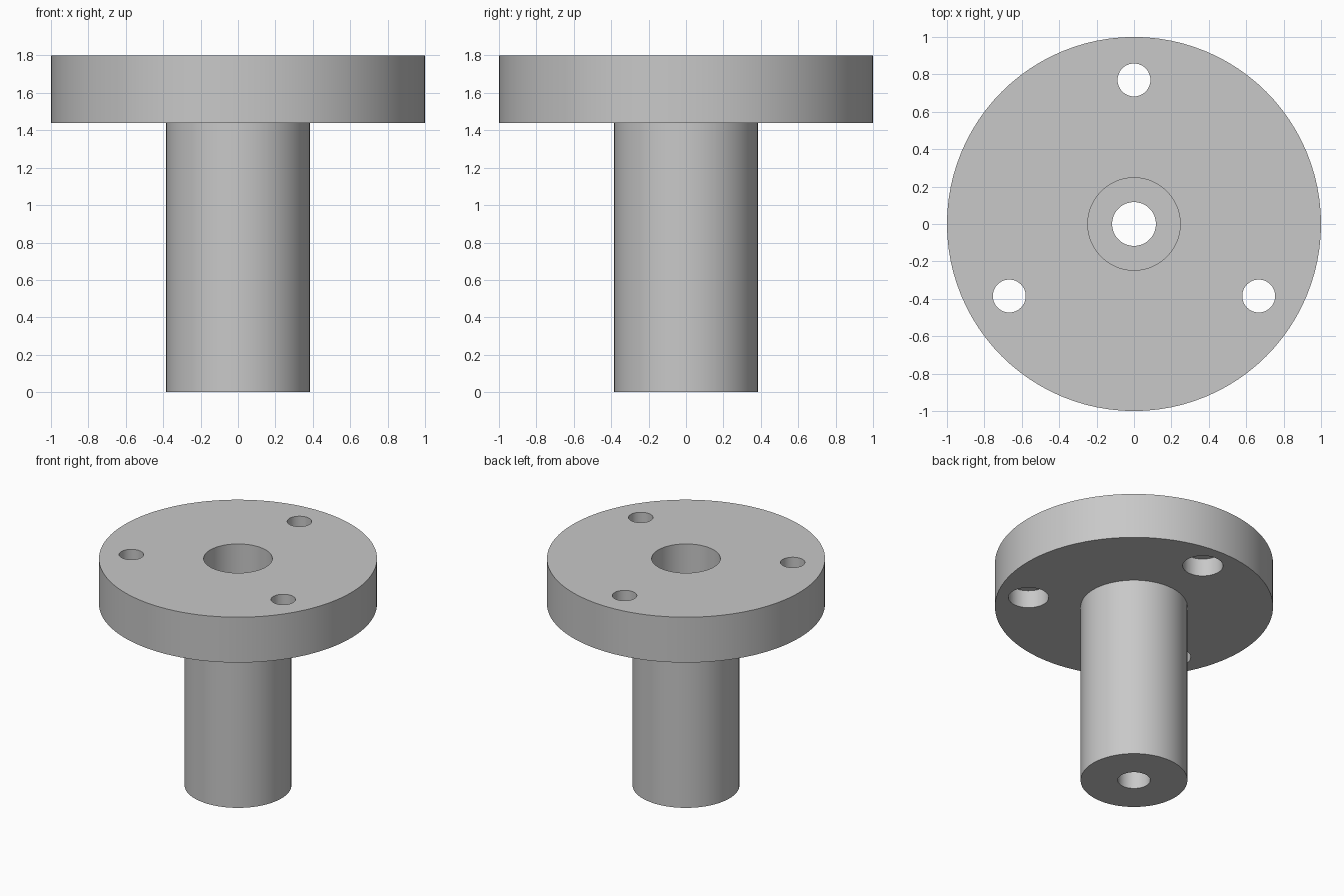
import bpy
import bmesh
from math import cos, sin, pi, radians

cube = bpy.data.objects.get("Cube")
if cube:
    bpy.data.objects.remove(cube, do_unlink=True)

HEIGHT = 1.8
FLANGE_BOTTOM = 1.44
BOLT_CIRCLE = 0.77

# Single plain grey finish
grey = bpy.data.materials.new("plain grey")
grey.use_nodes = True
grey.diffuse_color = (0.58, 0.58, 0.58, 1)
grey.node_tree.nodes["Principled BSDF"].inputs["Base Color"].default_value = grey.diffuse_color


def lathe(name, profile, sides, location=(0, 0, 0)):
    """Revolve a closed (radius, z) profile around z; radius 0 becomes a pole."""
    bm = bmesh.new()
    rings = []
    for r, z in profile:
        count = sides if r > 0 else 1
        rings.append([bm.verts.new((r * cos(2 * pi * i / sides), r * sin(2 * pi * i / sides), z))
                      for i in range(count)])
    for a, b in zip(rings, rings[1:] + rings[:1]):
        if len(a) == len(b) == 1:
            continue
        for i in range(sides):
            j = (i + 1) % sides
            corners = [a[i % len(a)], a[j % len(a)], b[j % len(b)], b[i % len(b)]]
            bm.faces.new(list(dict.fromkeys(corners)))
    bmesh.ops.recalc_face_normals(bm, faces=bm.faces)
    mesh = bpy.data.meshes.new(name)
    bm.to_mesh(mesh)
    bm.free()
    mesh.materials.append(grey)
    obj = bpy.data.objects.new(name, mesh)
    obj.location = location
    bpy.context.collection.objects.link(obj)
    return obj


# Flange and stem in one turned body, with stepped centre bore
body = lathe("flanged_stem", [
    (0.117, 0), (0.384, 0), (0.384, FLANGE_BOTTOM), (1, FLANGE_BOTTOM),
    (1, HEIGHT), (0.247, HEIGHT), (0.247, FLANGE_BOTTOM), (0.117, FLANGE_BOTTOM)], 96)

# Three bolt holes, counterbored from the underside
step = FLANGE_BOTTOM + 0.14
cutters = []
for k in range(3):
    angle = radians(90 + 120 * k)
    cutter = lathe("bolt_hole_cutter", [
        (0, FLANGE_BOTTOM - 0.1), (0.145, FLANGE_BOTTOM - 0.1), (0.145, step),
        (0.088, step), (0.088, HEIGHT + 0.1), (0, HEIGHT + 0.1)], 48,
        (BOLT_CIRCLE * cos(angle), BOLT_CIRCLE * sin(angle), 0))
    cutter.hide_render = True
    cutters.append(cutter)
    cut = body.modifiers.new("bolt_hole", 'BOOLEAN')
    cut.operation = 'DIFFERENCE'
    cut.solver = 'EXACT'
    cut.object = cutter

# Apply the cuts, remove the cutters and smooth the round walls
bpy.ops.object.select_all(action='DESELECT')
body.select_set(True)
bpy.context.view_layer.objects.active = body
for modifier in list(body.modifiers):
    bpy.ops.object.modifier_apply(modifier=modifier.name)
for cutter in cutters:
    bpy.data.objects.remove(cutter, do_unlink=True)
bpy.ops.object.shade_smooth_by_angle(angle=radians(30))
